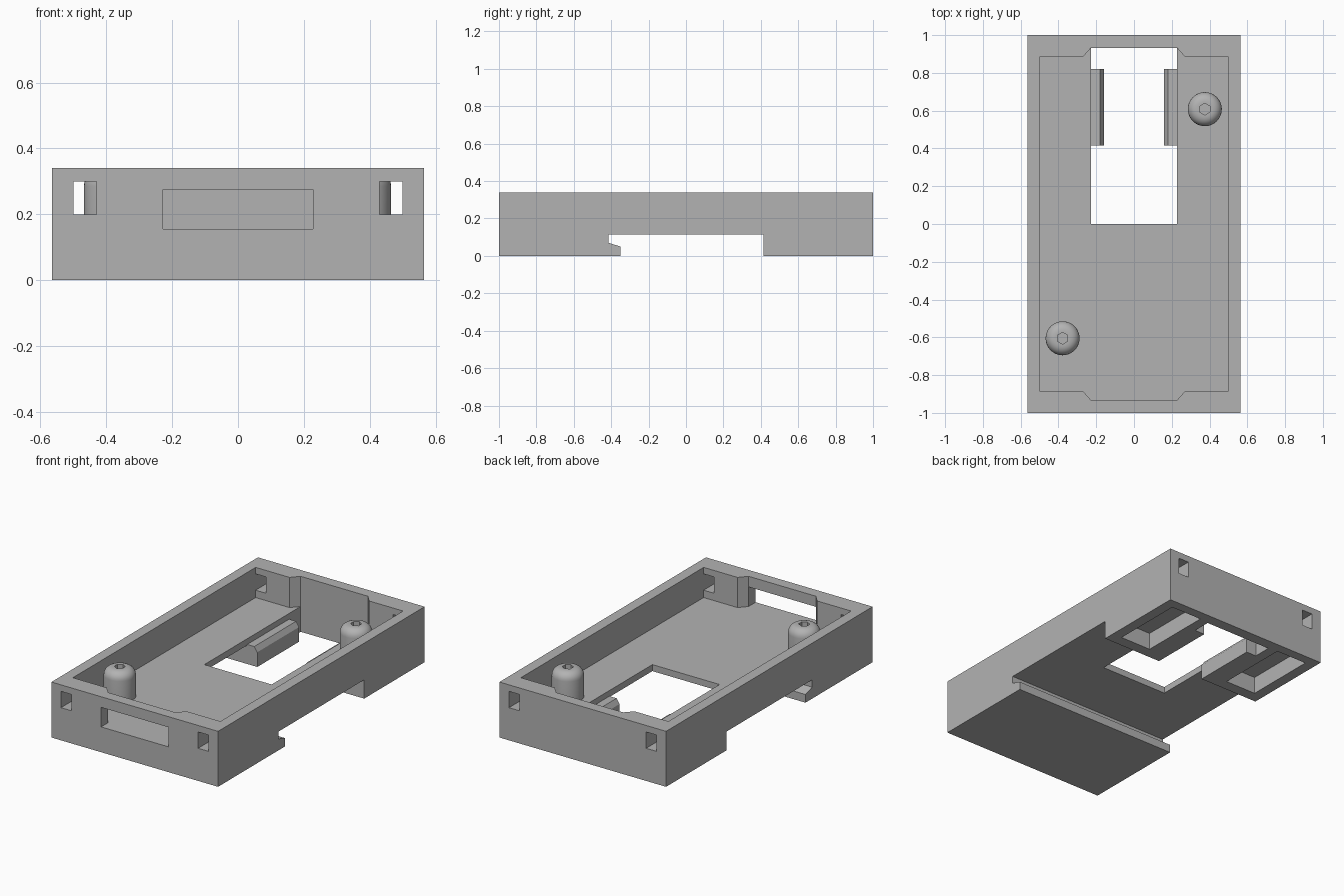
import bpy, bmesh, math
from mathutils import Vector

old = bpy.data.objects.get("Cube")
if old:
    bpy.data.objects.remove(old, do_unlink=True)

grey = bpy.data.materials.new("plain grey")
grey.use_nodes = True
color = (0.45, 0.45, 0.45, 1)
grey.diffuse_color = color
grey.node_tree.nodes["Principled BSDF"].inputs["Base Color"].default_value = color


def prism(name, outline, start, end, axis):
    """Extrude a 2D outline along an axis: 'x' takes (y, z), 'y' (x, z), 'z' (x, y)."""
    place = {"x": lambda a, b, d: (d, a, b),
             "y": lambda a, b, d: (a, d, b),
             "z": lambda a, b, d: (a, b, d)}[axis]
    bm = bmesh.new()
    face = bm.faces.new([bm.verts.new(place(a, b, start)) for a, b in outline])
    extruded = bmesh.ops.extrude_face_region(bm, geom=[face], use_keep_orig=True)
    moved = [v for v in extruded["geom"] if isinstance(v, bmesh.types.BMVert)]
    bmesh.ops.translate(bm, verts=moved, vec=Vector(place(0, 0, end - start)))
    bmesh.ops.recalc_face_normals(bm, faces=bm.faces)
    return finish(name, bm)


def finish(name, bm):
    mesh = bpy.data.meshes.new(name)
    bm.to_mesh(mesh)
    bm.free()
    mesh.materials.append(grey)
    obj = bpy.data.objects.new(name, mesh)
    bpy.context.collection.objects.link(obj)
    return obj


def box(name, x0, x1, y0, y1, z0, z1):
    return prism(name, [(x0, y0), (x1, y0), (x1, y1), (x0, y1)], z0, z1, "z")


def cut(target, cutter):
    mod = target.modifiers.new("cut", "BOOLEAN")
    mod.operation = "DIFFERENCE"
    mod.solver = "EXACT"
    mod.object = cutter
    bpy.context.view_layer.objects.active = target
    bpy.ops.object.modifier_apply(modifier=mod.name)
    bpy.data.objects.remove(cutter, do_unlink=True)


HALF_X, TOP, FLOOR, CHANNEL = 0.565, 0.34, 0.155, 0.115

# Case body with the rail channel and its hook underneath
side = [(-1, 0), (-0.35, 0), (-0.35, 0.05), (-0.415, 0.07), (-0.415, CHANNEL),
        (0.415, CHANNEL), (0.415, 0), (1, 0), (1, TOP), (-1, TOP)]
case = prism("case", side, -HALF_X, HALF_X, "x")

# Tray cavity, with a shallow recess in each end wall
quarter = [(0.5, 0.885), (0.27, 0.885), (0.228, 0.932)]
tray = quarter + [(-x, y) for x, y in reversed(quarter)]
tray += [(-x, -y) for x, y in tray]
cut(case, prism("tray_cutter", tray, FLOOR, TOP + 0.1, "z"))

# Floor opening and front port
cut(case, box("opening_cutter", -0.228, 0.228, 0, 0.932, -0.1, FLOOR + 0.05))
cut(case, box("port_cutter", -0.228, 0.228, -1.1, -0.9, FLOOR, 0.275))

for s in (-1, 1):
    xs = sorted((s * 0.43, s * 0.5))
    # Latch holes through both end walls
    for y0, y1 in ((-1.1, -0.8), (0.8, 1.1)):
        cut(case, box("latch_cutter", *xs, y0, y1, 0.2, 0.3))
    # Hollow under each rear foot
    xs = sorted((s * 0.29, s * 0.5))
    cut(case, box("foot_cutter", *xs, 0.485, 0.94, -0.1, 0.105))

# Ledges on both sides of the opening, with sloped inner lips
for s, word in ((-1, "right"), (1, "left")):
    lip = [(0.16, 0), (0.24, 0), (0.24, 0.12), (0.18, 0.12), (0.16, 0.09)]
    prism(word + "_ledge", [(s * x, z) for x, z in lip], 0.415, 0.82, "y")


# Round-topped posts with a blind six-sided hole
def post(name, x, y):
    radius, bend, top = 0.09, 0.05, 0.335
    rings = [(radius, FLOOR - 0.02)]
    for i in range(7):
        a = math.radians(15 * i)
        rings.append((radius - bend + bend * math.cos(a), top - bend + bend * math.sin(a)))
    rings.append((0, top))
    rings.append((0, FLOOR - 0.02))
    bm = bmesh.new()
    verts = [bm.verts.new((r, 0, z)) for r, z in rings]
    edges = [bm.edges.new(pair) for pair in zip(verts, verts[1:])]
    bmesh.ops.spin(bm, geom=verts + edges, cent=(0, 0, 0), axis=(0, 0, 1),
                   angle=math.tau, steps=40, use_duplicate=False)
    bmesh.ops.remove_doubles(bm, verts=bm.verts, dist=0.0005)
    bmesh.ops.translate(bm, verts=bm.verts, vec=Vector((x, y, 0)))
    bmesh.ops.recalc_face_normals(bm, faces=bm.faces)
    obj = finish(name, bm)
    hexagon = [(x + 0.031 * math.sin(k * math.pi / 3), y + 0.031 * math.cos(k * math.pi / 3))
               for k in range(6)]
    cut(obj, prism("hole_cutter", hexagon, 0.2, TOP + 0.1, "z"))
    bpy.ops.object.select_all(action="DESELECT")
    obj.select_set(True)
    bpy.context.view_layer.objects.active = obj
    bpy.ops.object.shade_smooth_by_angle(angle=math.radians(35))


post("front_post", -0.378, -0.605)
post("rear_post", 0.375, 0.608)
